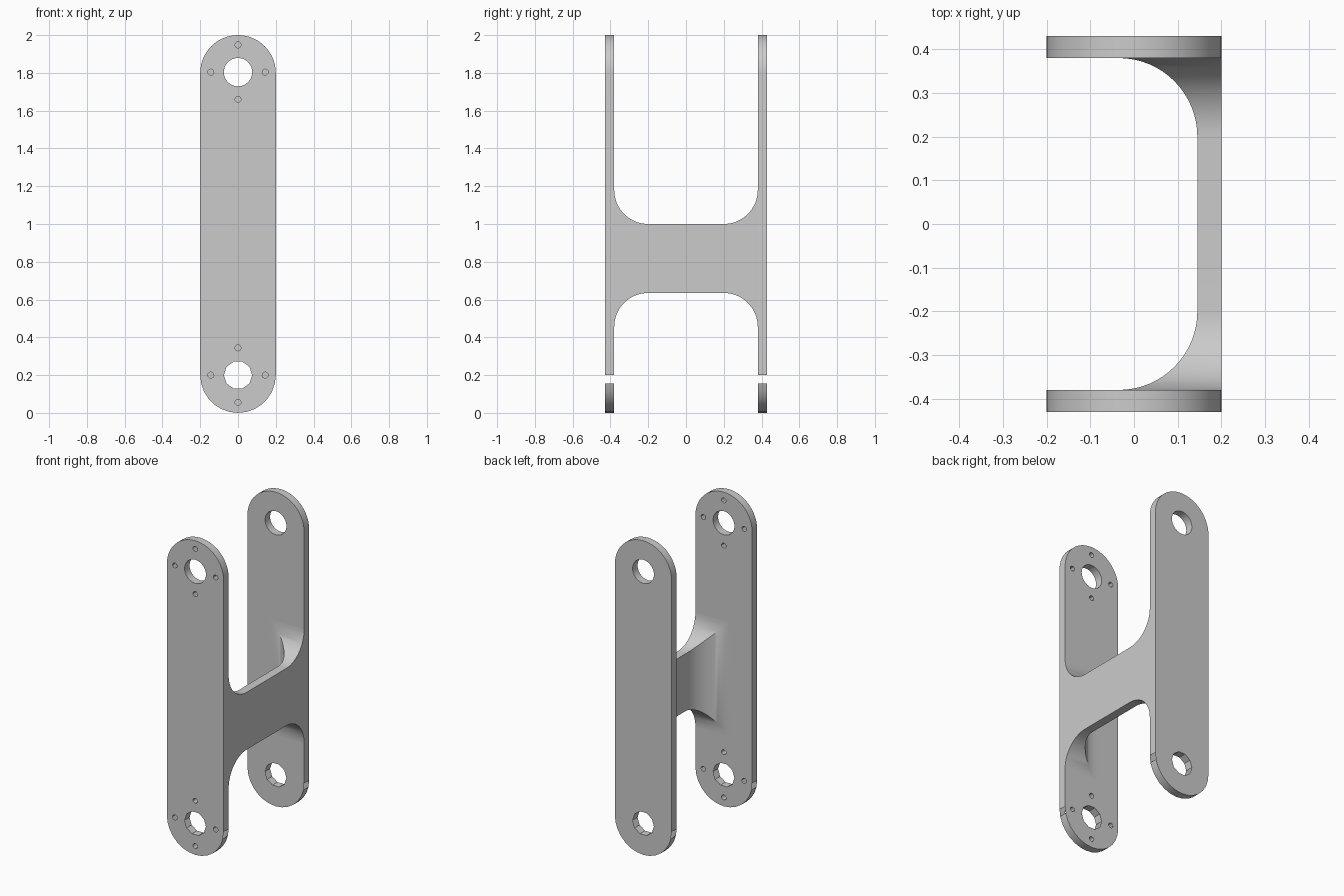
import bpy, bmesh
from math import sin, cos, pi, radians
from mathutils import Matrix

cube = bpy.data.objects.get("Cube")
if cube:
    bpy.data.objects.remove(cube, do_unlink=True)

grey = bpy.data.materials.new("plain grey")
grey.use_nodes = True
colour = (0.6, 0.6, 0.6, 1)
grey.diffuse_color = colour
for node in grey.node_tree.nodes:
    if node.type == "BSDF_PRINCIPLED":
        node.inputs["Base Color"].default_value = colour

HALF_W, LENGTH, INNER, OUTER = 0.2, 2.0, 0.38, 0.43
FILLET = 0.18
FLAT = INNER - FILLET
SINK = INNER + 0.003


def arc(cx, cy, r, start, end, n):
    angles = [radians(start + (end - start) * i / n) for i in range(n + 1)]
    return [(cx + r * cos(a), cy + r * sin(a)) for a in angles]


def circle(cx, cy, r, n):
    return arc(cx, cy, r, 0, 360, n)[:-1]


def prism(name, loops, depth, matrix):
    """Filled outline with holes, extruded both ways by half the depth."""
    curve = bpy.data.curves.new(name, "CURVE")
    curve.dimensions = "2D"
    curve.fill_mode = "BOTH"
    curve.extrude = depth / 2
    for loop in loops:
        spline = curve.splines.new("POLY")
        spline.points.add(len(loop) - 1)
        for point, (u, v) in zip(spline.points, loop):
            point.co = (u, v, 0, 1)
        spline.use_cyclic_u = True
    temp = bpy.data.objects.new(name + " outline", curve)
    bpy.context.collection.objects.link(temp)
    bpy.context.view_layer.update()
    graph = bpy.context.evaluated_depsgraph_get()
    mesh = bpy.data.meshes.new_from_object(temp.evaluated_get(graph))
    bpy.data.objects.remove(temp, do_unlink=True)
    bm = bmesh.new()
    bm.from_mesh(mesh)
    bmesh.ops.remove_doubles(bm, verts=bm.verts, dist=1e-5)
    bm.transform(matrix)
    bmesh.ops.recalc_face_normals(bm, faces=bm.faces)
    bm.to_mesh(mesh)
    bm.free()
    mesh.name = name
    mesh.materials.clear()
    mesh.materials.append(grey)
    obj = bpy.data.objects.new(name, mesh)
    bpy.context.collection.objects.link(obj)
    return obj


def smooth(obj):
    bpy.ops.object.select_all(action="DESELECT")
    obj.select_set(True)
    bpy.context.view_layer.objects.active = obj
    bpy.ops.object.shade_smooth_by_angle(angle=radians(30))


def open_rim(obj):
    """Leave the short band of edge walls beside the lower bore open."""
    bm = bmesh.new()
    bm.from_mesh(obj.data)
    band = [f for f in bm.faces if abs(f.normal.y) < 0.5
            and 0.155 < f.calc_center_median().z < 0.199]
    bmesh.ops.delete(bm, geom=band, context="FACES")
    bm.to_mesh(obj.data)
    bm.free()


# Side plates: rounded ends with a large bore at each end
top_z, low_z = LENGTH - HALF_W, HALF_W
outline = (arc(0, top_z, HALF_W, 0, 180, 28)
           + arc(0, low_z, HALF_W, 180, 360, 14))
bores = [circle(0, top_z + 0.004, 0.075, 40), circle(0, low_z, 0.075, 10)]
# Screw holes ring each bore of the front plate only
screws = [circle(0.144 * cos(k * pi / 2), z + 0.144 * sin(k * pi / 2), 0.016, 12)
          for z in (top_z + 0.004, low_z) for k in range(4)]

for name, side, holes in (("front_plate", -1, bores + screws),
                          ("back_plate", 1, bores)):
    place = (Matrix.Translation((0, side * (INNER + OUTER) / 2, 0))
             @ Matrix.Rotation(pi / 2, 4, "X"))
    plate = prism(name, [outline] + holes, OUTER - INNER, place)
    open_rim(plate)
    smooth(plate)

# Cross web: plan outline with flared inner corners
WEB_X, WEB_LOW, WEB_TOP = 0.145, 0.635, 1.0
tip = WEB_X - FILLET
plan = ([(HALF_W, -0.42), (HALF_W, 0.42), (tip, 0.42)]
        + arc(tip, FLAT, FILLET, 90, 0, 16)
        + arc(tip, -FLAT, FILLET, 0, -90, 16) + [(tip, -0.42)])
web = prism("cross_web", [plan], LENGTH, Matrix.Translation((0, 0, 1)))

# Side outline of the web, flaring up and down along the plates
up, down = WEB_TOP + FILLET, WEB_LOW - FILLET
elevation = ([(SINK, down), (SINK, up)]
             + arc(FLAT, up, FILLET, 0, -90, 16)
             + arc(-FLAT, up, FILLET, -90, -180, 16)
             + [(-SINK, up), (-SINK, down)]
             + arc(-FLAT, down, FILLET, 180, 90, 16)
             + arc(FLAT, down, FILLET, 90, 0, 16))
axes = Matrix(((0, 0, 1, 0), (1, 0, 0, 0), (0, 1, 0, 0), (0, 0, 0, 1)))
cutter = prism("web_cutter", [elevation], 1.0, axes)
cutter.hide_render = True

trim = web.modifiers.new("trim", "BOOLEAN")
trim.operation = "INTERSECT"
trim.solver = "EXACT"
trim.object = cutter
bpy.ops.object.select_all(action="DESELECT")
web.select_set(True)
bpy.context.view_layer.objects.active = web
bpy.ops.object.modifier_apply(modifier=trim.name)
bpy.data.objects.remove(cutter, do_unlink=True)
smooth(web)
